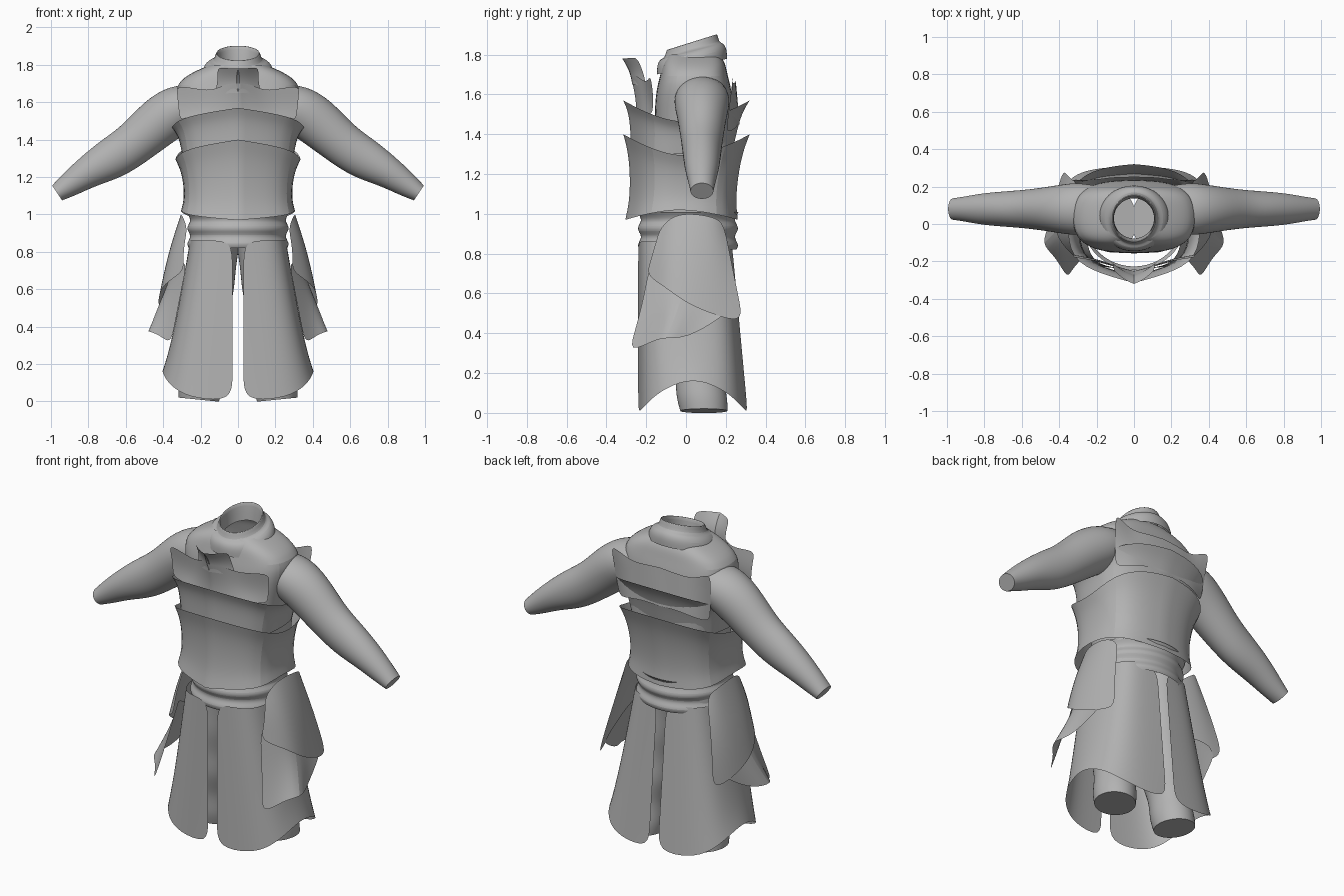
import bpy, bmesh, math
from mathutils import Vector

cube = bpy.data.objects.get("Cube")
if cube:
    bpy.data.objects.remove(cube)

grey = bpy.data.materials.new("plain grey")
grey.use_nodes = True
tone = (.45, .45, .45, 1)
grey.diffuse_color = tone
grey.node_tree.nodes["Principled BSDF"].inputs["Base Color"].default_value = tone

# Half outlines from front centre over the side to back centre, as (x, y) factors
PLATE = [(0, -1), (.5, -.85), (.95, -.6), (1, 0), (.95, .7), (.5, .95), (0, 1)]
ROUND = [(math.sin(math.pi * i / 8), -math.cos(math.pi * i / 8)) for i in range(9)]
SQUARE = [tuple(math.copysign(abs(c) ** .65, c) for c in point) for point in ROUND]


def steps(count):
    return [i / count for i in range(count + 1)]


def mix(a, b, t):
    return a + (b - a) * t


def outline(shape, width, front, back, z_front, z_side, z_back, gap=0, power=1):
    """Half ring whose height runs from front over side to back."""
    points = []
    for u, v in shape:
        z = mix(z_side, z_front if v < 0 else z_back, abs(v) ** power)
        points.append(Vector((mix(gap, width, u), mix(front, back, (v + 1) / 2), z)))
    return points


def sheet(name, rows, closed=False, creased=(), caps=False):
    """Skin rows of points, mirror across x and smooth."""
    bm = bmesh.new()
    crease = bm.edges.layers.float.new("crease_edge")
    grid = [[bm.verts.new(p) for p in row] for row in rows]
    count = len(grid[0])
    for low, high in zip(grid, grid[1:]):
        for i in range(count if closed else count - 1):
            j = (i + 1) % count
            bm.faces.new((low[i], low[j], high[j], high[i]))
        for column in creased:
            bm.edges.get((low[column], high[column]))[crease] = 1
    if caps:
        for face in (bm.faces.new(grid[0]), bm.faces.new(grid[-1])):
            for edge in face.edges:
                edge[crease] = 1
    bmesh.ops.recalc_face_normals(bm, faces=bm.faces)
    mesh = bpy.data.meshes.new(name)
    bm.to_mesh(mesh)
    bm.free()
    mesh.materials.append(grey)
    obj = bpy.data.objects.new(name, mesh)
    bpy.context.collection.objects.link(obj)
    mirror = obj.modifiers.new("mirror", "MIRROR")
    mirror.use_clip = True
    smooth = obj.modifiers.new("smooth", "SUBSURF")
    smooth.levels = smooth.render_levels = 2
    bpy.ops.object.select_all(action="DESELECT")
    obj.select_set(True)
    bpy.context.view_layer.objects.active = obj
    bpy.ops.object.shade_smooth_by_angle(angle=math.radians(35))


def stack(name, shape, rows, centre, tilt=0):
    """Rings of (width, depth, height) around one upright axis."""
    sheet(name, [outline(shape, width, centre - depth, centre + depth, z - tilt, z, z + tilt)
                 for width, depth, z in rows])


def plate(name, width, low, high, lip):
    """Armour ring peaked at front and back, flared at its rims."""
    rows = []
    for t in steps(6):
        flare = .03 * t ** 5 + lip * (1 - t) ** 5
        z = mix(low, high, t)
        side = z - .13 * t + 2 * lip * (1 - t)
        rows.append(outline(PLATE, width + .03 * t + flare, -.275 - flare - .01 * t,
                            .23 + .06 * t + flare, z, side, z, power=1.4))
    sheet(name, rows, creased=(0, -1))


def panel(name, top, bottom, bow=(0, 0, 0), creased=()):
    """Cloth or metal panel between two edges, bowed halfway."""
    rows = []
    for t in steps(4):
        push = Vector(bow) * math.sin(math.pi * t)
        rows.append([Vector(a).lerp(Vector(b), t) + push for a, b in zip(top, bottom)])
    sheet(name, rows, creased=creased)


def tube(name, stations, sides=12):
    """Closed limb through stations of (centre, thickness, depth)."""
    centres = [Vector(s[0]) for s in stations]
    rows = []
    for i, (centre, thickness, depth) in enumerate(stations):
        along = centres[min(i + 1, len(centres) - 1)] - centres[max(i - 1, 0)]
        across = along.cross(Vector((0, 1, 0))).normalized() * thickness
        ahead = Vector((0, depth, 0))
        turns = [math.tau * k / sides for k in range(sides)]
        rows.append([Vector(centre) + across * math.cos(a) + ahead * math.sin(a) for a in turns])
    sheet(name, rows, closed=True, caps=True)


# Vest under the plates, closing over the shoulders
stack("vest", SQUARE, [(.25, .2, 1), (.28, .2, 1.4), (.33, .2, 1.6), (.34, .17, 1.7),
                       (.25, .16, 1.76), (.15, .13, 1.8)], centre=.04)

# Folded cloth collar with an open neck, higher at the back
stack("collar", ROUND, [(.2, .18, 1.74), (.19, .18, 1.79), (.16, .16, 1.82), (.13, .14, 1.82),
                        (.12, .13, 1.87), (.11, .12, 1.86), (.11, .11, 1.76)], centre=.03, tilt=.04)

# Breastplate with a flared waist, and the chest band above it
plate("breastplate", .28, low=.97, high=1.4, lip=.03)
plate("chest_band", .3, low=1.3, high=1.57, lip=0)

# Upper front plate, its stand-up throat guard, and the upper back plate
panel("chest_plate",
      [(0, -.25, 1.5), (.1, -.23, 1.5), (.2, -.2, 1.5), (.31, -.17, 1.5)],
      [(0, -.28, 1.7), (.07, -.25, 1.7), (.15, -.2, 1.65), (.33, -.18, 1.7)],
      bow=(0, .01, -.01), creased=[0])
panel("throat_guard",
      [(0, -.27, 1.65), (.06, -.25, 1.65), (.13, -.2, 1.63)],
      [(0, -.32, 1.78), (.05, -.3, 1.78), (.11, -.25, 1.79)],
      bow=(-.01, .01, 0), creased=[0])
panel("back_plate",
      [(0, .27, 1.45), (.12, .26, 1.45), (.22, .25, 1.43), (.3, .2, 1.4)],
      [(0, .25, 1.67), (.12, .25, 1.66), (.22, .23, 1.65), (.33, .24, 1.72)], creased=[0])

# Sleeves, ending in flat cuffs
tube("sleeve", [((x, .08, z), thickness, depth) for x, z, thickness, depth in [
    (.2, 1.6, .1, .13), (.31, 1.57, .14, .15), (.42, 1.5, .14, .13), (.55, 1.38, .12, .11),
    (.67, 1.3, .12, .1), (.8, 1.23, .09, .09), (.9, 1.16, .07, .07), (.967, 1.115, .05, .06)]])

# Waist sash gathered into folds
stack("sash", ROUND, [(.27 + fold, .25 + fold, mix(.82, 1.01, t)) for t in steps(8)
                      for fold in [.012 * math.sin(t * 14)]], centre=.01)

# Split skirt, open at front and back, hem arched at the sides
sheet("skirt", [outline(SQUARE, mix(.26, .41, t), -.24, mix(.23, .31, t), z, z + .18 * t ** 3, z,
                        gap=.03, power=1.8)
                for t in steps(6) for z in [mix(.86, 0, t)]])

# Trouser legs with a gathered ankle
tube("trouser_leg", [((mix(.12, .21, t), mix(.02, .09, t * t), mix(.9, .01, t)),
                      mix(.14, .11, t) + fold, mix(.18, .12, t) + fold)
                     for t in steps(14) for fold in [.01 * t * math.cos(t * 20)]])

# Hip flap in two overlapping layers with a pointed hem
panel("hip_flap_upper",
      [(.27, -.13, .93), (.3, -.06, 1), (.31, .06, 1), (.3, .15, .98), (.27, .19, .95)],
      [(.29, -.2, .69), (.4, -.1, .63), (.43, 0, .55), (.42, .15, .49), (.38, .29, .45)],
      bow=(.01, 0, 0))
panel("hip_flap_lower",
      [(.27, -.18, .76), (.34, -.08, .72), (.36, 0, .68), (.37, .1, .62), (.38, .17, .56)],
      [(.36, -.29, .3), (.42, -.17, .36), (.5, -.11, .38), (.45, 0, .37), (.41, .18, .48)],
      bow=(0, .01, 0))
